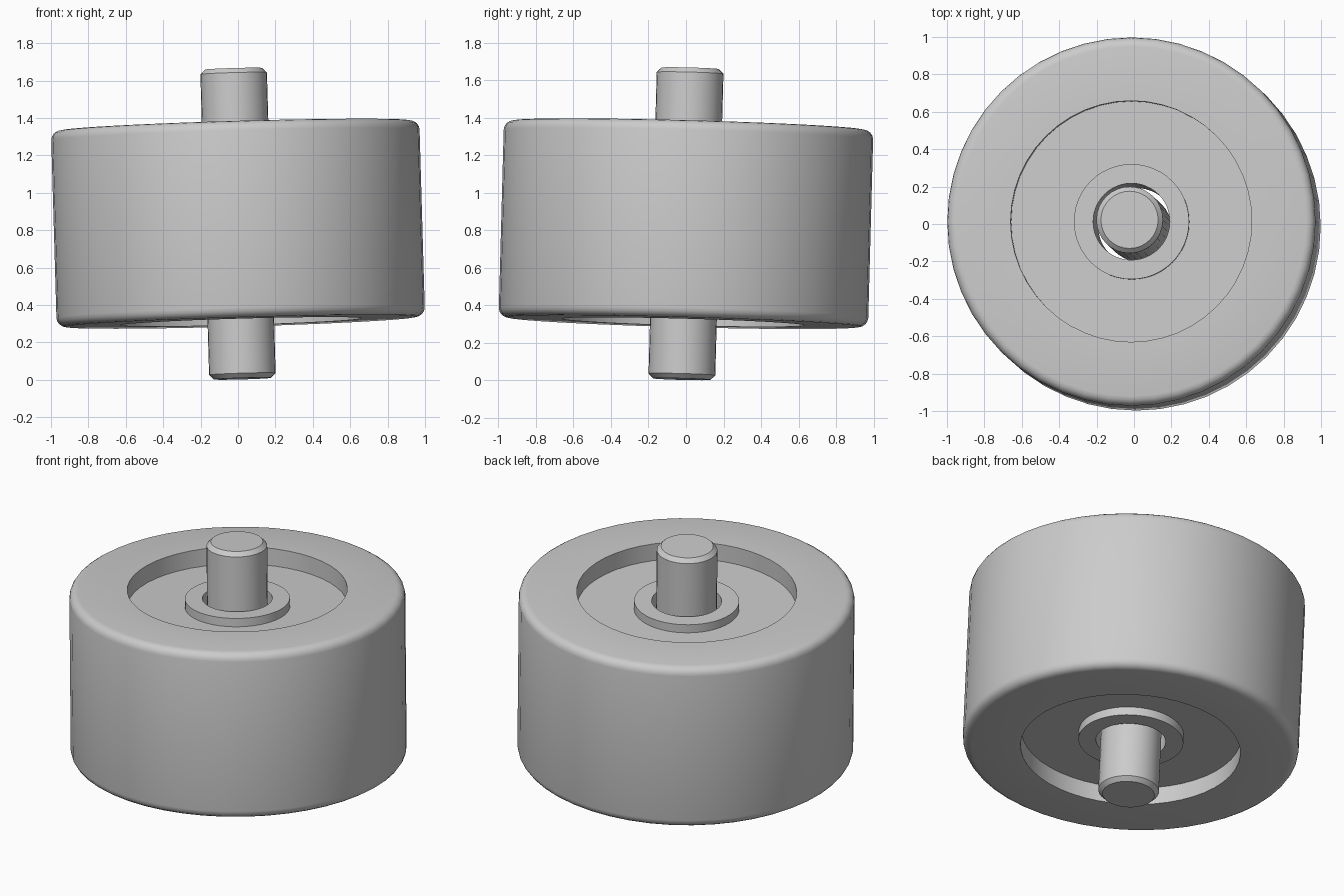
import bpy, bmesh, math
from mathutils import Matrix, Vector

cube = bpy.data.objects.get("Cube")
if cube:
    bpy.data.objects.remove(cube, do_unlink=True)

CENTRE = Vector((0, 0, 0.835))
AXIS = Vector((-0.029, 0.027, 1)).normalized()
TILT = Matrix.Translation(CENTRE) @ Vector((0, 0, 1)).rotation_difference(AXIS).to_matrix().to_4x4()

grey = bpy.data.materials.new("plain grey")
grey.use_nodes = True
colour = (0.6, 0.6, 0.6, 1)
grey.diffuse_color = colour
grey.node_tree.nodes["Principled BSDF"].inputs["Base Color"].default_value = colour


def lathe(name, half, closed, segments):
    """Spin a profile of (radius, height), mirrored top to bottom, about the axis."""
    profile = half + [(r, -z) for r, z in reversed(half)]
    bm = bmesh.new()
    rings = []
    for r, z in profile:
        angles = [math.tau * i / segments for i in range(segments)]
        rings.append([bm.verts.new((r * math.cos(a), r * math.sin(a), z)) for a in angles])
    pairs = list(zip(rings, rings[1:]))
    if closed:
        pairs.append((rings[-1], rings[0]))
    else:
        bm.faces.new(rings[0])
        bm.faces.new(rings[-1])
    for a, b in pairs:
        for i in range(segments):
            j = (i + 1) % segments
            bm.faces.new((a[i], a[j], b[j], b[i]))
    bmesh.ops.recalc_face_normals(bm, faces=bm.faces)
    mesh = bpy.data.meshes.new(name)
    bm.to_mesh(mesh)
    bm.free()
    mesh.materials.append(grey)
    obj = bpy.data.objects.new(name, mesh)
    obj.matrix_world = TILT
    bpy.context.collection.objects.link(obj)
    bpy.ops.object.select_all(action="DESELECT")
    obj.select_set(True)
    bpy.context.view_layer.objects.active = obj
    bpy.ops.object.shade_smooth_by_angle(angle=math.radians(30))


# Roller: bored hub ring, recessed web, thick rim with rounded outer edge
R, H, ROUND = 0.985, 0.525, 0.05
roller = [(0.205, H - 0.057), (0.308, H - 0.057), (0.308, H - 0.11), (0.645, H - 0.11), (0.645, H)]
for step in range(5):
    a = math.radians(90 - 22.5 * step)
    roller.append((R - ROUND + ROUND * math.cos(a), H - ROUND + ROUND * math.sin(a)))
lathe("roller", roller, True, 48)

# Axle: straight pin with chamfered ends
lathe("axle", [(0.153, 0.829), (0.178, 0.804)], False, 32)
